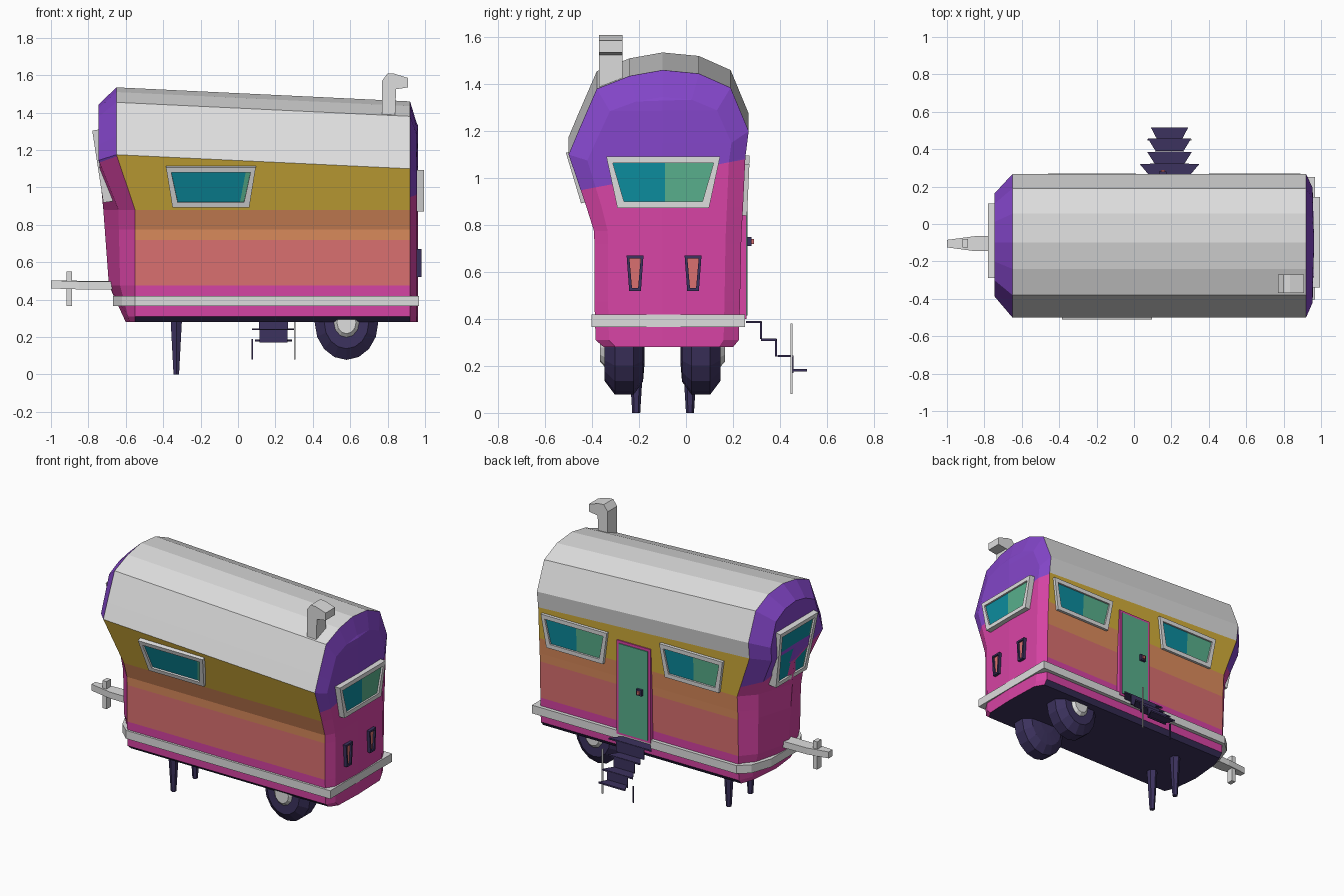
import bpy, bmesh, math
from mathutils import Vector, Matrix

if "Cube" in bpy.data.objects:
    bpy.data.objects.remove(bpy.data.objects["Cube"])


def lin(c):
    c /= 255
    return c / 12.92 if c <= 0.04045 else ((c + 0.055) / 1.055) ** 2.4


COLOURS = {
    "light_grey": (222, 222, 222), "purple": (132, 70, 202), "pink": (216, 68, 165),
    "gold": (210, 174, 58), "orange": (220, 140, 92), "salmon": (218, 112, 112),
    "teal": (12, 140, 158), "green": (88, 175, 140), "navy": (60, 50, 94),
}
MATS = {}
for n, c in COLOURS.items():
    MATS[n] = bpy.data.materials.new(n)
    MATS[n].diffuse_color = (*[lin(v) for v in c], 1)
NAMES = list(COLOURS)


def finish(name, bm, mats):
    bmesh.ops.recalc_face_normals(bm, faces=bm.faces)
    me = bpy.data.meshes.new(name)
    bm.to_mesh(me)
    bm.free()
    for m in mats:
        me.materials.append(MATS[m])
    ob = bpy.data.objects.new(name, me)
    bpy.context.collection.objects.link(ob)
    return ob


def box(name, lo, hi, mat):
    bm = bmesh.new()
    bmesh.ops.create_cube(bm, size=1)
    for v in bm.verts:
        v.co = [lo[i] + (v.co[i] + 0.5) * (hi[i] - lo[i]) for i in range(3)]
    return finish(name, bm, [mat])


def prism(name, pts, lift, mat):
    """Flat outline pushed along the vector lift."""
    bm = bmesh.new()
    a = [bm.verts.new(p) for p in pts]
    b = [bm.verts.new(Vector(p) + Vector(lift)) for p in pts]
    bm.faces.new(a)
    bm.faces.new(b)
    for i in range(len(a)):
        j = (i + 1) % len(a)
        bm.faces.new((a[i], a[j], b[j], b[i]))
    return finish(name, bm, [mat])


def interp(z, table):
    if z <= table[0][0]:
        return table[0][1]
    for (z0, x0), (z1, x1) in zip(table, table[1:]):
        if z <= z1:
            return x0 + (x1 - x0) * (z - z0) / (z1 - z0)
    return table[-1][1]


# ---- body: paired left/right levels lofted along x, with faceted ends
LEVELS = [(-.35, .28, .20, .28), (-.385, .31, .225, .31), (-.39, .475, .23, .475),
          (-.39, .72, .235, .72), (-.392, .775, .237, .775), (-.425, .88, .243, .88),
          (-.50, 1.10, .253, 1.09), (-.458, 1.20, .267, 1.20),
          (-.38, 1.38, .19, 1.385), (-.24, 1.435, .055, 1.445), (-.10, 1.46, -.10, 1.46)]
CY = -.1
bm = bmesh.new()


def ring(xt, s, t, rise):
    out = []
    for yl, zl, yr, zr in LEVELS:
        pair = []
        for y, z in ((yl, zl), (yr, zr)):
            z += rise if z > 1.05 else 0
            z = 1 + (z - 1) * t if z > 1 else z
            pair.append(bm.verts.new((interp(z, xt), CY + (y - CY) * s, z)))
        out.append(pair)
    bm.verts.remove(out[-1][1])
    out[-1][1] = out[-1][0]
    return out


def face(vs, mat):
    u = list(dict.fromkeys(vs))
    if len(u) > 2:
        f = bm.faces.new(u)
        f.material_index = NAMES.index(mat)
        return f


def loft(a, b, colour):
    fs = [face((a[i][s], b[i][s], b[i + 1][s], a[i + 1][s]), colour(i))
          for i in range(len(a) - 1) for s in (0, 1)]
    face((a[0][0], b[0][0], b[0][1], a[0][1]), "navy")
    return fs


def cap(r, xt):
    mid = [bm.verts.new((interp(p[0].co.z, xt), CY, (p[0].co.z + p[1].co.z) / 2)) for p in r[:-1]]
    mid.append(r[-1][0])
    fs = [face((r[i][s], mid[i], mid[i + 1], r[i + 1][s]), "pink")
          for i in range(len(r) - 1) for s in (0, 1)]
    face((r[0][0], mid[0], r[0][1]), "navy")
    return fs


def two_tone(fs, z, slope):
    """Cut an end along a tilted line; purple above, pink below."""
    fs = [f for f in fs if f]
    co, no = Vector((0, CY, z)), Vector((0, -slope, 1))
    geom = fs + list({e for f in fs for e in f.edges}) + list({v for f in fs for v in f.verts})
    res = bmesh.ops.bisect_plane(bm, geom=geom, plane_co=co, plane_no=no, dist=1e-5)
    for f in res["geom"]:
        if isinstance(f, bmesh.types.BMFace) and (f.calc_center_median() - co).dot(no) > 0:
            f.material_index = NAMES.index("purple")


STRIPES = ["navy", "pink", "salmon", "orange", "orange", "gold"] + ["light_grey"] * 5
front_b = ring([(.28, -.58), (.475, -.63), (.9, -.64), (1.14, -.745)], .72, .83, .075)
front_a = ring([(.88, -.55), (1.17, -.65)], 1, 1, .075)
rear_a = ring([(0, .92)], 1, 1, 0)
rear_b = ring([(0, .955)], .8, .75, 0)
loft(front_a, rear_a, lambda i: STRIPES[i])
front = loft(front_b, front_a, lambda i: "pink")
front += cap(front_b, [(.28, -.6), (.475, -.69), (.88, -.72), (1.1, -.745)])
rear = loft(rear_a, rear_b, lambda i: "pink") + cap(rear_b, [(0, .963)])
two_tone(front, 1.05, -.293)
two_tone(rear, 1.014, .188)
finish("trailer_body", bm, NAMES)


# ---- windows and lamps: tapered raised frame with a two-part pane
def window(name, loc, u, v, wt, wb, h, depth, split=.52, edge=.028,
           mats=("light_grey", "teal", "green")):
    u, v = Vector(u).normalized(), Vector(v).normalized()
    n = u.cross(v)
    m = Matrix((u, v, n)).transposed()
    b = bmesh.new()

    def quad(k, z):
        return [b.verts.new(m @ Vector((x, y, z)) + Vector(loc)) for x, y in
                ((-wb / 2 + k, -h / 2 + k), (wb / 2 - k, -h / 2 + k),
                 (wt / 2 - k, h / 2 - k), (-wt / 2 + k, h / 2 - k))]
    loops = [quad(0, -.03), quad(0, depth), quad(edge, depth), quad(edge, depth - .012)]
    for p, q in zip(loops, loops[1:]):
        for i in range(4):
            b.faces.new((p[i], p[(i + 1) % 4], q[(i + 1) % 4], q[i]))
    p = loops[3]
    lo = b.verts.new(p[0].co.lerp(p[1].co, split))
    hi = b.verts.new(p[3].co.lerp(p[2].co, split))
    b.faces.new((p[0], lo, hi, p[3])).material_index = 1
    b.faces.new((lo, p[1], p[2], hi)).material_index = 2
    finish(name, b, mats)


window("side_window_front", (-.145, -.462, 1.005), (1, 0, 0), (0, -.075, .25), .48, .41, .225, .018, .94)
window("side_window_back_1", (.645, .247, .95), (-1, 0, 0), (0, .01, .22), .49, .42, .22, .018)
window("side_window_back_2", (-.225, .248, .987), (-1, 0, 0), (0, .01, .22), .47, .40, .22, .018)
window("rear_window", (.96, -.097, .982), (0, 1, 0), (0, 0, 1), .485, .39, .22, .035)
window("nose_window", (-.725, -.09, 1.115), (0, -1, 0), (-.06, 0, .39), .40, .33, .39, .025, .97)
for y in (-.217, .03):
    window("tail_lamp", (.955, y, .595), (0, 1, 0), (0, 0, 1), .072, .05, .15, .025,
           edge=.012, mats=("navy", "salmon", "salmon"))

# ---- belt bumper around the body
plan = [(.967, -.403), (-.55, -.403), (-.62, -.34), (-.668, -.24), (-.668, .05),
        (-.62, .19), (-.55, .252), (.967, .252)]
prism("belt_bumper", [(x, y, .365) for x, y in plan], (0, 0, .055), "light_grey")

# ---- door
box("door_frame", (.085, .2, .40), (.335, .257, 1.03), "pink")
box("door_panel", (.103, .2, .415), (.317, .263, 1.012), "green")
box("door_handle_base", (.135, .25, .71), (.175, .28, .75), "navy")
box("door_handle", (.145, .25, .72), (.165, .29, .74), "salmon")

# ---- folding steps
for i, (y, z, w) in enumerate([(.255, .39, .16), (.32, .315, .12), (.39, .245, .115), (.45, .185, .1)]):
    wi = w * .65
    prism("step_tread", [(.19 - wi, y, z - .008), (.19 + wi, y, z - .008),
                         (.19 + w, y + .066, z - .008), (.19 - w, y + .066, z - .008)], (0, 0, .01), "navy")
    if i < 3:
        box("step_riser", (.19 - wi, y + .06, z - .075), (.19 + wi, y + .068, z), "navy")
box("step_rail", (.30, .446, .08), (.308, .454, .38), "light_grey")
box("step_leg", (.072, .446, .08), (.08, .454, .19), "navy")


# ---- wheels: lathed tyre and hub
def lathe(name, prof, loc, side, mat, n=16, sx=.85):
    b = bmesh.new()
    rings = [[b.verts.new((loc[0] + sx * r * math.cos(2 * math.pi * k / n), loc[1] + side * d,
                           loc[2] + r * math.sin(2 * math.pi * k / n))) for k in range(n)]
             for d, r in prof]
    for p, q in zip(rings, rings[1:]):
        for k in range(n):
            b.faces.new((p[k], p[(k + 1) % n], q[(k + 1) % n], q[k]))
    b.faces.new(rings[0])
    b.faces.new(rings[-1])
    finish(name, b, [mat])


for y, s in ((-.348, 1), (.148, -1)):
    lathe("tyre", [(0, .09), (0, .14), (.045, .2), (.125, .2), (.165, .145), (.172, .06)],
          (.58, y, .278), s, "navy")
    lathe("hub", [(-.018, .03), (-.018, .06), (.0, .08), (.02, .08)], (.58, y, .278), s, "light_grey", 12)

# ---- front support legs
for y in (-.212, .017):
    b = bmesh.new()
    bmesh.ops.create_cone(b, cap_ends=True, segments=6, radius1=.017, radius2=.036, depth=.31,
                          matrix=Matrix.Translation((-.33, y, .155)))
    finish("support_leg", b, ["navy"])

# ---- tow bar
prism("tow_bar", [(-.64, -.145, .455), (-.85, -.145, .455), (-1.0, -.125, .46),
                  (-1.0, -.085, .46), (-.85, -.065, .455), (-.64, -.06, .455)], (0, 0, .043), "light_grey")
box("tow_jack", (-.918, -.125, .365), (-.888, -.08, .55), "light_grey")

# ---- chimney
flue = [(.77, 1.38), (.77, 1.57), (.80, 1.61), (.835, 1.608), (.91, 1.585),
        (.91, 1.535), (.845, 1.525), (.84, 1.38)]
prism("chimney", [(x, -.37, z) for x, z in flue], (0, .1, 0), "light_grey")

for m in bpy.data.materials:
    if m.users and not m.is_grease_pencil:
        m.use_nodes = True
        m.node_tree.nodes["Principled BSDF"].inputs["Base Color"].default_value = m.diffuse_color
